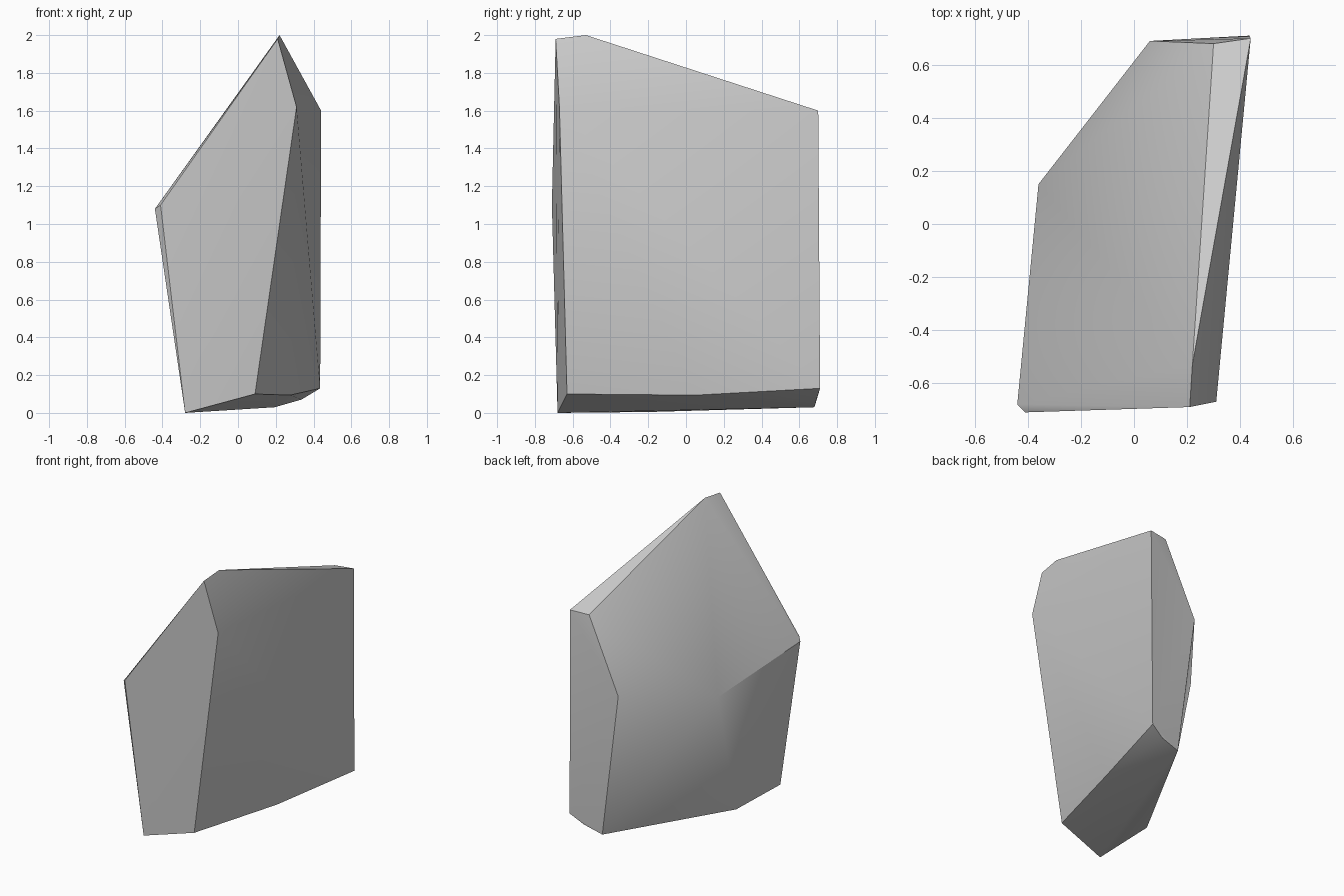
import bpy
import bmesh

# Remove the default object
default = bpy.data.objects.get("Cube")
if default:
    bpy.data.objects.remove(default, do_unlink=True)

# Plain stone colour
stone = bpy.data.materials.new("stone_grey")
stone.use_nodes = True
colour = (0.6, 0.6, 0.6, 1)
stone.diffuse_color = colour
shader = next(n for n in stone.node_tree.nodes if n.type == "BSDF_PRINCIPLED")
shader.inputs["Base Color"].default_value = colour
shader.inputs["Roughness"].default_value = 0.9

# Corners of the chiselled rock, grouped by where they sit
front_corners = [
    (0.21, -0.69, 1.98), (0.31, -0.67, 1.62), (0.09, -0.63, 0.1),
    (-0.28, -0.68, 0), (-0.41, -0.71, 1.1), (-0.44, -0.68, 1.08),
]
middle_corners = [
    (0.22, -0.53, 2), (-0.36, 0.15, 0.97),
    (-0.27, -0.19, 0.005), (0.276, 0.05, 0.094),
]
back_corners = [
    (0.44, 0.7, 1.6), (0.3, 0.68, 1.594), (0.06, 0.69, 1.07),
    (0.195, 0.68, 0.03), (0.335, 0.69, 0.07), (0.435, 0.71, 0.13),
]


def build_rock(name, corners, material):
    """Wrap the corners in flat facets and soften only the shallow edges."""
    bm = bmesh.new()
    for corner in corners:
        bm.verts.new(corner)
    bmesh.ops.convex_hull(bm, input=list(bm.verts))
    bmesh.ops.recalc_face_normals(bm, faces=list(bm.faces))
    mesh = bpy.data.meshes.new(name)
    bm.to_mesh(mesh)
    bm.free()
    mesh.materials.append(material)
    rock = bpy.data.objects.new(name, mesh)
    bpy.context.scene.collection.objects.link(rock)
    return rock


# Rock body
rock = build_rock("rock", front_corners + middle_corners + back_corners, stone)
bpy.ops.object.select_all(action="DESELECT")
rock.select_set(True)
bpy.context.view_layer.objects.active = rock
bpy.ops.object.shade_smooth_by_angle()
